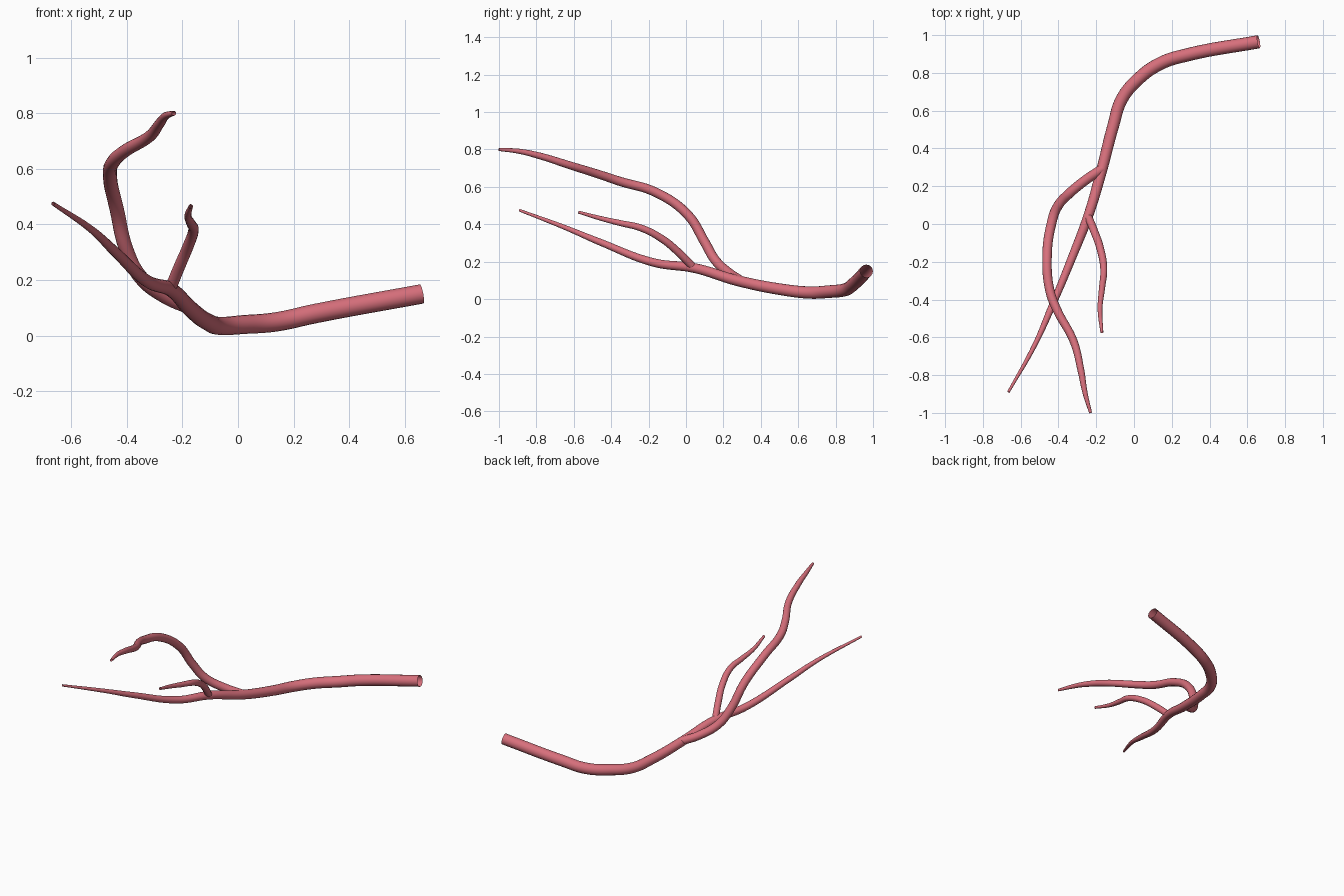
import bpy

cube = bpy.data.objects.get("Cube")
if cube:
    bpy.data.objects.remove(cube, do_unlink=True)

# Soft red vessel colour
color = (0.68, 0.16, 0.2, 1)
red = bpy.data.materials.new("vessel_red")
red.use_nodes = True
red.diffuse_color = color
shader = next(n for n in red.node_tree.nodes if n.type == 'BSDF_PRINCIPLED')
shader.inputs["Base Color"].default_value = color


def vessel(name, base_radius, tip_radius, taper, path):
    """Open tube through the path; a higher taper keeps it thick for longer."""
    curve = bpy.data.curves.new(name + "_path", 'CURVE')
    curve.dimensions = '3D'
    curve.bevel_depth = 1
    curve.bevel_resolution = 6
    curve.resolution_u = 8
    curve.use_fill_caps = False
    spline = curve.splines.new('BEZIER')
    spline.radius_interpolation = 'LINEAR'
    last = len(path) - 1
    spline.bezier_points.add(last)
    for index, (point, position) in enumerate(zip(spline.bezier_points, path)):
        point.co = position
        point.radius = base_radius + (tip_radius - base_radius) * (index / last) ** taper
        point.handle_left_type = point.handle_right_type = 'AUTO'

    # Turn the swept path into a smooth mesh
    source = bpy.data.objects.new(name + "_path", curve)
    bpy.context.collection.objects.link(source)
    graph = bpy.context.evaluated_depsgraph_get()
    mesh = bpy.data.meshes.new_from_object(source.evaluated_get(graph))
    bpy.data.objects.remove(source, do_unlink=True)
    mesh.name = name
    mesh.materials.clear()
    mesh.materials.append(red)
    mesh.shade_smooth()
    bpy.context.collection.objects.link(bpy.data.objects.new(name, mesh))


# Main vessel, from the wide open end to the thin far tip
vessel("main_vessel", 0.035, 0.007, 2.5, [
    (0.66, 0.965, 0.15),
    (0.28, 0.895, 0.08),
    (0.14, 0.85, 0.05),
    (0.02, 0.765, 0.04),
    (-0.065, 0.66, 0.035),
    (-0.11, 0.52, 0.05),
    (-0.175, 0.27, 0.1),
    (-0.24, 0.05, 0.165),
    (-0.325, -0.17, 0.195),
    (-0.445, -0.46, 0.305),
    (-0.525, -0.64, 0.38),
    (-0.665, -0.89, 0.475),
])

# Long arched branch
vessel("upper_branch", 0.026, 0.008, 4, [
    (-0.17, 0.29, 0.1),
    (-0.26, 0.23, 0.14),
    (-0.35, 0.155, 0.21),
    (-0.4, 0.1, 0.305),
    (-0.435, 0.01, 0.45),
    (-0.46, -0.16, 0.57),
    (-0.445, -0.355, 0.63),
    (-0.405, -0.46, 0.665),
    (-0.32, -0.62, 0.715),
    (-0.28, -0.78, 0.765),
    (-0.26, -0.89, 0.79),
    (-0.23, -1, 0.8),
])

# Short side branch
vessel("short_branch", 0.021, 0.008, 2.5, [
    (-0.245, 0.045, 0.165),
    (-0.21, -0.04, 0.25),
    (-0.18, -0.125, 0.32),
    (-0.16, -0.24, 0.38),
    (-0.17, -0.345, 0.405),
    (-0.18, -0.45, 0.43),
    (-0.17, -0.575, 0.465),
])
